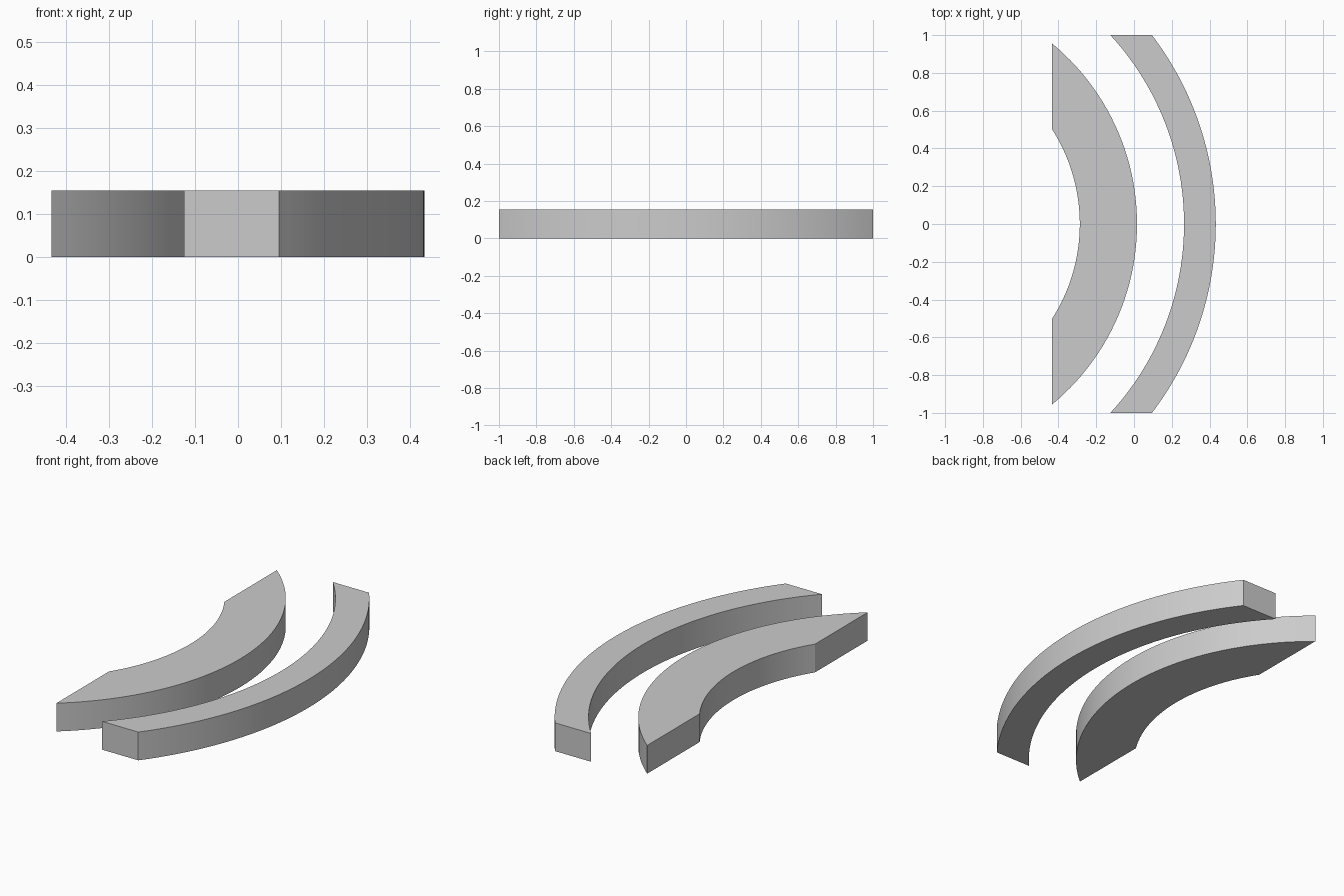
import bpy
import bmesh
import math

HEIGHT = 0.155
STEPS = 48

cube = bpy.data.objects.get("Cube")
if cube:
    bpy.data.objects.remove(cube, do_unlink=True)

grey = bpy.data.materials.new("plain grey")
grey.use_nodes = True
grey.diffuse_color = (0.6, 0.6, 0.6, 1)
grey.node_tree.nodes["Principled BSDF"].inputs["Base Color"].default_value = (0.6, 0.6, 0.6, 1)


def arc(peak_x, end_x, end_y):
    """Points on the arc from (end_x, -end_y) over (peak_x, 0) to (end_x, end_y)."""
    rise = peak_x - end_x
    radius = (end_y ** 2 + rise ** 2) / (2 * rise)
    half = math.asin(end_y / radius)
    angles = [half * (2 * i / STEPS - 1) for i in range(STEPS + 1)]
    return [(peak_x - radius + radius * math.cos(a), radius * math.sin(a)) for a in angles]


def curved_bar(name, outer, inner):
    """Upright bar between two arcs, with flat ends."""
    bm = bmesh.new()
    outline = arc(*outer) + arc(*inner)[::-1]
    base = bm.faces.new([bm.verts.new((x, y, 0)) for x, y in outline])
    result = bmesh.ops.extrude_face_region(bm, geom=[base], use_keep_orig=True)
    top = [v for v in result["geom"] if isinstance(v, bmesh.types.BMVert)]
    bmesh.ops.translate(bm, verts=top, vec=(0, 0, HEIGHT))
    bmesh.ops.recalc_face_normals(bm, faces=bm.faces)
    mesh = bpy.data.meshes.new(name)
    bm.to_mesh(mesh)
    bm.free()
    mesh.materials.append(grey)
    obj = bpy.data.objects.new(name, mesh)
    bpy.context.collection.objects.link(obj)
    # Smooth curved walls, crisp rims and ends
    bpy.ops.object.select_all(action="DESELECT")
    obj.select_set(True)
    bpy.context.view_layer.objects.active = obj
    bpy.ops.object.shade_smooth_by_angle(angle=math.radians(25))


# Wide bar, ends cut along y
curved_bar("wide_inner_arc", (0.016, -0.433, 0.955), (-0.287, -0.433, 0.5))
# Slim bar, ends cut along x
curved_bar("slim_outer_arc", (0.433, 0.095, 1.0), (0.265, -0.125, 1.0))
